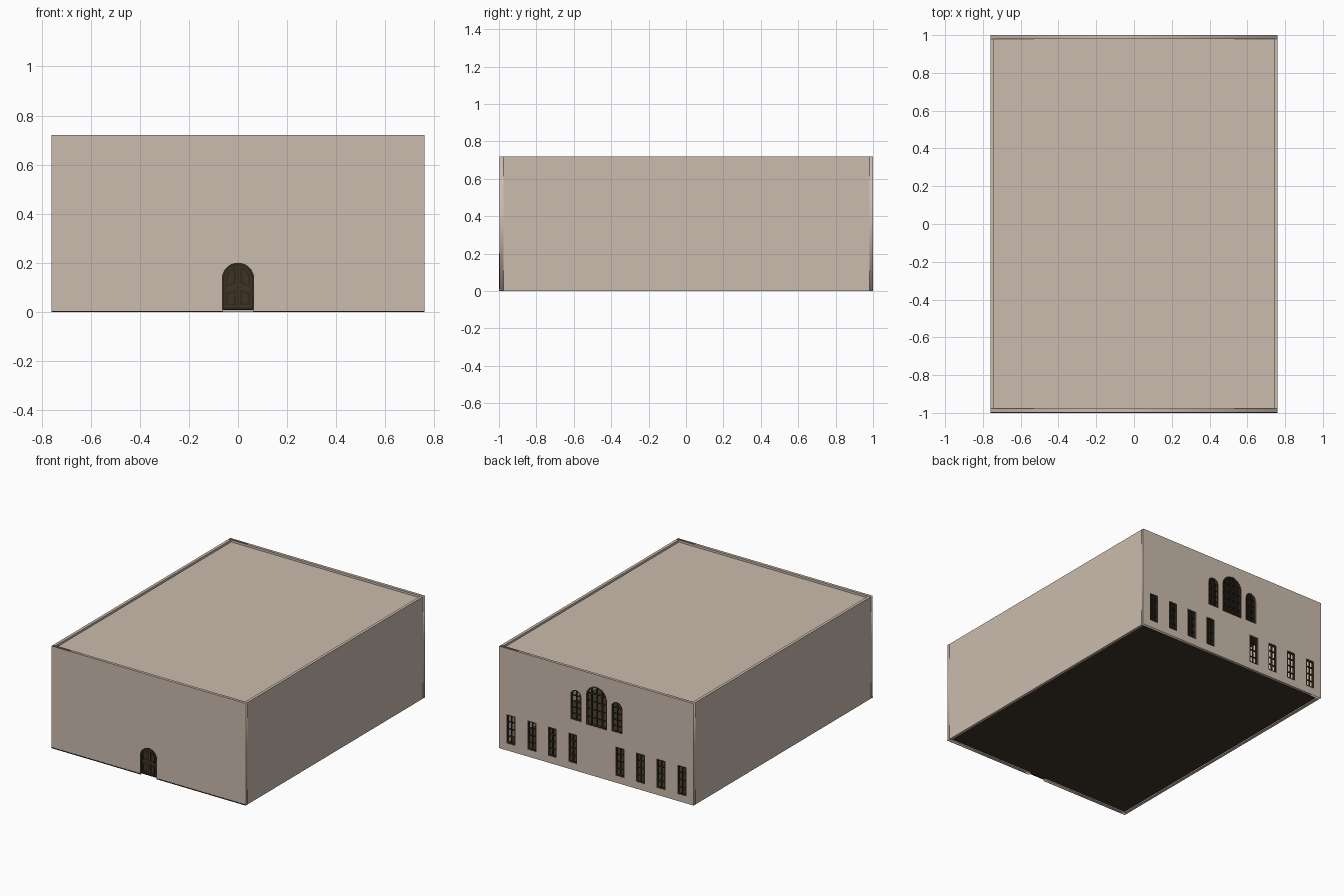
import bpy, math

if "Cube" in bpy.data.objects:
    bpy.data.objects.remove(bpy.data.objects["Cube"])

W, Y0, Y1, H, T = 0.76, -0.997, 1.0, 0.72, 0.02


def material(name, rgb):
    m = bpy.data.materials.new(name)
    m.diffuse_color = (*rgb, 1)
    m.use_nodes = True
    m.node_tree.nodes["Principled BSDF"].inputs["Base Color"].default_value = m.diffuse_color
    return m


PLASTER = material("beige plaster", (0.60, 0.50, 0.42))
BROWN = material("dark brown wood", (0.048, 0.034, 0.019))
TRIM = material("deep brown trim", (0.026, 0.019, 0.011))


def add_mesh(name, mesh, mat):
    mesh.materials.clear()
    mesh.materials.append(mat)
    ob = bpy.data.objects.new(name, mesh)
    bpy.context.collection.objects.link(ob)
    return ob


def box(name, x0, x1, y0, y1, z0, z1, mat):
    v = [(x, y, z) for z in (z0, z1) for x, y in ((x0, y0), (x1, y0), (x1, y1), (x0, y1))]
    f = [(3, 2, 1, 0), (4, 5, 6, 7)] + [(i, (i + 1) % 4, (i + 1) % 4 + 4, i + 4) for i in range(4)]
    me = bpy.data.meshes.new(name)
    me.from_pydata(v, [], f)
    return add_mesh(name, me, mat)


def plate(name, loops, y0, y1, mat):
    """Upright plate from x/z outlines; inner outlines become holes."""
    cu = bpy.data.curves.new(name, 'CURVE')
    cu.dimensions, cu.fill_mode, cu.extrude = '2D', 'BOTH', (y1 - y0) / 2
    for pts in loops:
        s = cu.splines.new('POLY')
        s.points.add(len(pts) - 1)
        for p, (x, z) in zip(s.points, pts):
            p.co = (x, z, 0, 1)
        s.use_cyclic_u = True
    tmp = bpy.data.objects.new(name + "_curve", cu)
    bpy.context.collection.objects.link(tmp)
    bpy.context.view_layer.update()
    me = bpy.data.meshes.new_from_object(tmp.evaluated_get(bpy.context.evaluated_depsgraph_get()))
    bpy.data.objects.remove(tmp)
    for v in me.vertices:
        x, z, d = v.co
        v.co = (x, (y0 + y1) / 2 - d, z)
    return add_mesh(name, me, mat)


def rect(x0, x1, z0, z1):
    return [(x0, z0), (x1, z0), (x1, z1), (x0, z1)]


def arch(cx, r, z0, top, n=16):
    zs = top - r
    return [(cx - r, z0)] + [(cx - r * math.cos(math.pi * i / n), zs + r * math.sin(math.pi * i / n))
                             for i in range(n + 1)] + [(cx + r, z0)]


# Windows: centre x, half width, bottom, top, arched, columns, rows
windows = [(s * x, 0.035, 0.05, 0.255, False, 2, 4) for x in (0.185, 0.345, 0.505, 0.668) for s in (-1, 1)]
windows += [(0, 0.082, 0.35, 0.635, True, 4, 5)]
windows += [(s * 0.16, 0.043, 0.355, 0.57, True, 2, 5) for s in (-1, 1)]


def outline(cx, r, z0, z1, arched, inset=0.0):
    if arched:
        return arch(cx, r - inset, z0 + inset, z1 - inset)
    return rect(cx - r + inset, cx + r - inset, z0 + inset, z1 - inset)


# Walls: back with window openings, front notched for the door, plain sides
plate("back_wall", [rect(-W, W, 0, H)] + [outline(*w[:5]) for w in windows], Y1 - T, Y1, PLASTER)
plate("front_wall", [[(-W, 0)] + arch(0, 0.062, 0, 0.197) + [(W, 0), (W, H), (-W, H)]], Y0, Y0 + T, PLASTER)
for s, side in ((-1, "left"), (1, "right")):
    a, b = sorted((s * W, s * (W - T)))
    box(side + "_wall", a, b, Y0 + T, Y1 - T, 0, H, PLASTER)

# Recessed roof, ceiling and raised floor
inner = (-W + T, W - T, Y0 + T, Y1 - T)
box("roof", *inner, H - 0.025, H - 0.015, PLASTER)
box("ceiling", *inner, H - 0.035, H - 0.0255, BROWN)
box("floor", *inner, 0.008, 0.018, BROWN)

# Window frames and glazing bars
for i, (cx, r, z0, z1, arched, cols, rows) in enumerate(windows):
    f = 0.008
    plate(f"window_frame_{i}", [outline(cx, r, z0, z1, arched), outline(cx, r, z0, z1, arched, f)],
          Y1 - 0.018, Y1 - 0.001, BROWN)
    spring = z1 - r if arched else z1

    def bar(k, x0, x1, a, b):
        box(f"window_{i}_bar_{k}", x0, x1, Y1 - 0.014, Y1 - 0.004, a, b, BROWN)

    h = 0.003
    for c in range(1, cols):
        dx = -r + 2 * r * c / cols
        top = spring + math.sqrt(r * r - dx * dx) if arched else z1
        bar(f"v{c}", cx + dx - h, cx + dx + h, z0 + 0.004, top - 0.004)
    for k in range(1, rows):
        z = z0 + (z1 - z0) * k / rows
        half = math.sqrt(r * r - max(0, z - spring) ** 2) if arched else r
        bar(f"h{k}", cx - half + 0.004, cx + half - 0.004, z - h, z + h)

# Arched double door with surround
plate("door_surround", [arch(0, 0.066, 0.01, 0.201), arch(0, 0.055, 0.018, 0.19)], -1.0, Y0 + T, TRIM)
plate("door_leaves", [arch(0, 0.0555, 0.0175, 0.1905)], -0.995, -0.98, BROWN)
box("door_seam", -0.003, 0.003, -0.998, -0.99, 0.018, 0.189, TRIM)


def panel_edge(s, inset):
    """Lower and upper panel outlines of one leaf."""
    a, b = 0.01 + inset, 0.048 - inset
    low = [(a, 0.028 + inset), (b, 0.028 + inset), (b, 0.078 - inset), (a, 0.09 - inset)]
    up = [(a, 0.118 + inset), (b, 0.104 + inset)]
    for i in range(9):
        t = i / 8 * math.acos(a / b)
        up.append((b * math.cos(t), 0.135 + b * math.sin(t)))
    return [[(s * x, z) for x, z in p] for p in (low, up)]


for s, side in ((-1, "left"), (1, "right")):
    for o, n, part in zip(panel_edge(s, 0), panel_edge(s, 0.006), ("lower", "upper")):
        plate(f"door_{side}_{part}_moulding", [o, n], -0.998, -0.99, TRIM)

# Thin dark base strips either side of the door
for s, side in ((-1, "left"), (1, "right")):
    a, b = sorted((s * 0.064, s * W))
    box(side + "_base_strip", a, b, -1.0, Y0, 0, 0.005, TRIM)
